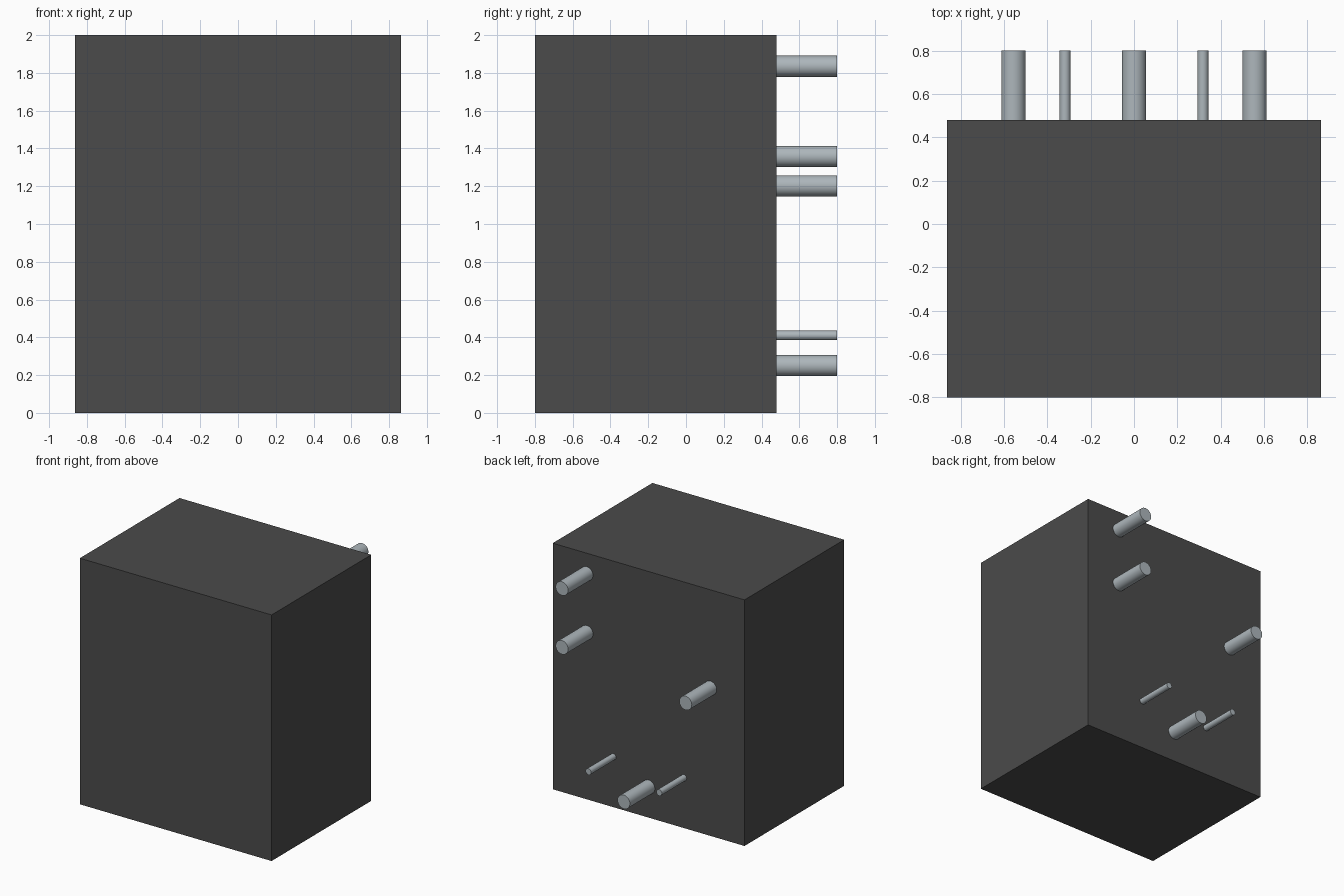
import bpy
import math

if "Cube" in bpy.data.objects:
    bpy.data.objects.remove(bpy.data.objects["Cube"], do_unlink=True)


def make_material(name, color):
    mat = bpy.data.materials.new(name)
    mat.use_nodes = True
    mat.diffuse_color = color
    mat.node_tree.nodes["Principled BSDF"].inputs["Base Color"].default_value = color
    return mat


dark_grey = make_material("dark_grey", (0.07, 0.07, 0.07, 1))
pale_steel = make_material("pale_steel", (0.42, 0.47, 0.50, 1))

BACK, PIPE_END = 0.48, 0.80

# Cabinet body
bpy.ops.mesh.primitive_cube_add(size=1, location=(0, (BACK - 0.80) / 2, 1.0))
body = bpy.context.object
body.name = "cabinet_body"
body.scale = (1.724, BACK + 0.80, 2.0)
bpy.ops.object.transform_apply(location=False, rotation=False, scale=True)
body.data.materials.append(dark_grey)


# Pipe stubs standing straight out of the back
def pipe(name, x, z, radius):
    bpy.ops.mesh.primitive_cylinder_add(
        vertices=32, radius=radius, depth=PIPE_END - BACK,
        location=(x, (BACK + PIPE_END) / 2, z), rotation=(math.pi / 2, 0, 0))
    obj = bpy.context.object
    obj.name = name
    obj.data.materials.append(pale_steel)
    bpy.ops.object.shade_smooth_by_angle(angle=math.radians(40))


WIDE, THIN = 0.056, 0.025
pipe("upper_left_pipe", 0.556, 1.835, WIDE)
pipe("middle_left_pipe", 0.556, 1.357, WIDE)
pipe("right_pipe", -0.556, 1.202, WIDE)
pipe("bottom_pipe", 0.0, 0.25, WIDE)
for side, sign in (("left", 1), ("right", -1)):
    pipe(f"thin_{side}_pipe", sign * 0.318, 0.41, THIN)
